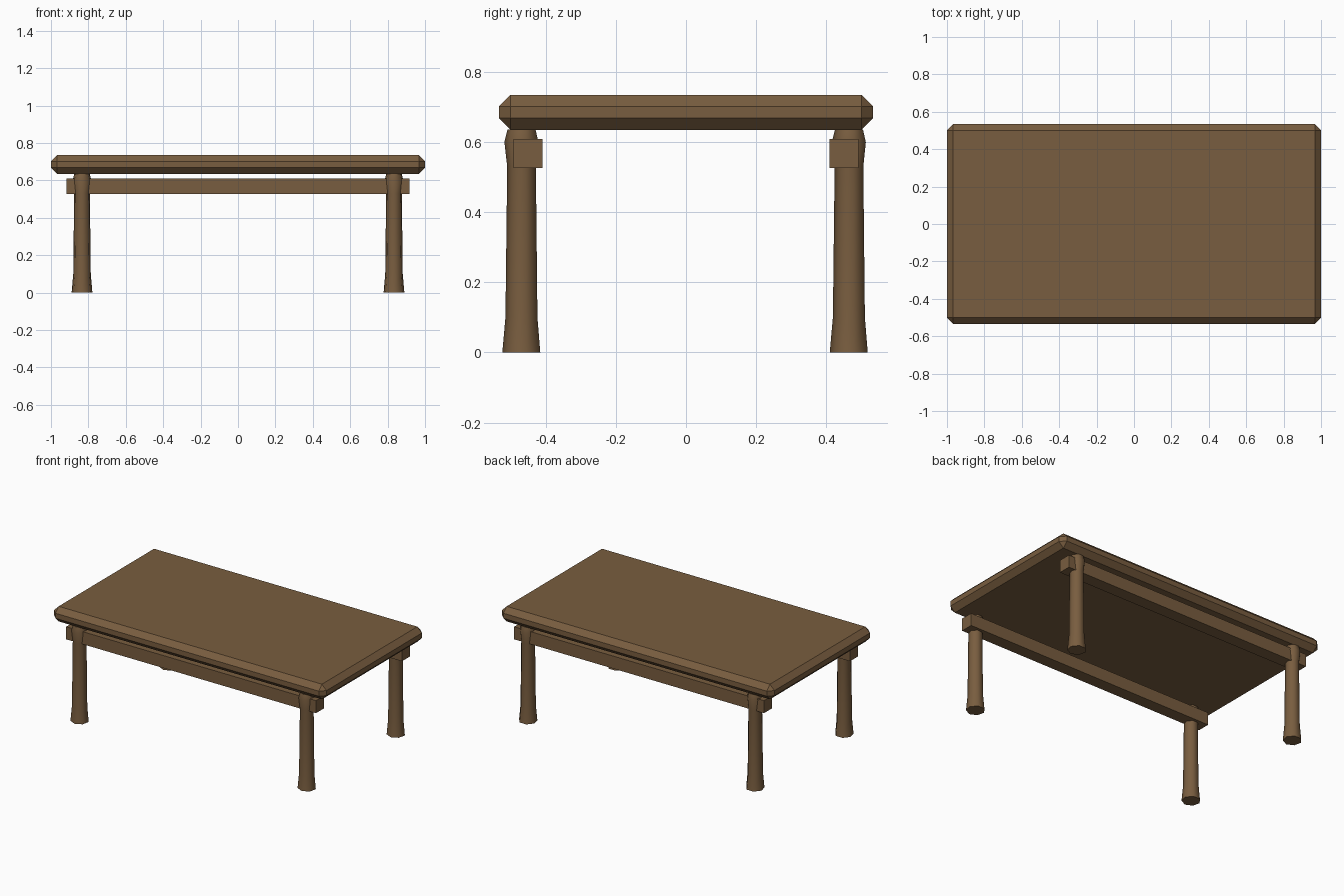
import bpy, bmesh, math

if "Cube" in bpy.data.objects:
    bpy.data.objects.remove(bpy.data.objects["Cube"])

wood = bpy.data.materials.new("wood")
wood.diffuse_color = (0.19, 0.11, 0.05, 1)
wood.use_nodes = True
wood.node_tree.nodes["Principled BSDF"].inputs["Base Color"].default_value = wood.diffuse_color


def finish(name, bm):
    bmesh.ops.recalc_face_normals(bm, faces=bm.faces)
    mesh = bpy.data.meshes.new(name)
    bm.to_mesh(mesh)
    bm.free()
    mesh.materials.append(wood)
    obj = bpy.data.objects.new(name, mesh)
    bpy.context.collection.objects.link(obj)
    return obj


def box(name, size, centre, chamfer=0):
    bm = bmesh.new()
    bmesh.ops.create_cube(bm, size=1)
    bmesh.ops.scale(bm, vec=size, verts=bm.verts)
    if chamfer:
        bmesh.ops.bevel(bm, geom=bm.edges[:], offset=chamfer, segments=1,
                        affect='EDGES', clamp_overlap=True)
    bmesh.ops.translate(bm, vec=centre, verts=bm.verts)
    return finish(name, bm)


def turned_leg(name, x, y, profile, sides):
    # Stack of rings with one vertex pointing to the front
    bm = bmesh.new()
    rings = []
    for r, z in profile:
        ring = []
        for i in range(sides):
            a = -math.pi / 2 + 2 * math.pi * i / sides
            ring.append(bm.verts.new((x + r * math.cos(a), y + r * math.sin(a), z)))
        rings.append(ring)
    for low, high in zip(rings, rings[1:]):
        for i in range(sides):
            j = (i + 1) % sides
            bm.faces.new((low[i], low[j], high[j], high[i]))
    bm.faces.new(rings[0])
    bm.faces.new(rings[-1])
    obj = finish(name, bm)
    bpy.context.view_layer.objects.active = obj
    obj.select_set(True)
    bpy.ops.object.shade_smooth_by_angle(angle=math.radians(60))
    obj.select_set(False)


# Chamfered table top
box("table_top", (2, 1.067, 0.1), (0, 0, 0.685), 0.0333)

# Flared legs with a swelling near the top
LEG = [(0.057, 0), (0.048, 0.10), (0.043, 0.53), (0.051, 0.60), (0.042, 0.636)]
for row, y in (("front", -0.467), ("back", 0.467)):
    for side, x in (("left", -0.834), ("right", 0.834)):
        turned_leg(f"{row}_{side}_leg", x, y, LEG, 7)

# Long rails running beside the legs
for row, y in (("front", -0.451), ("back", 0.451)):
    box(f"{row}_rail", (1.834, 0.083, 0.083), (0, y, 0.568))
